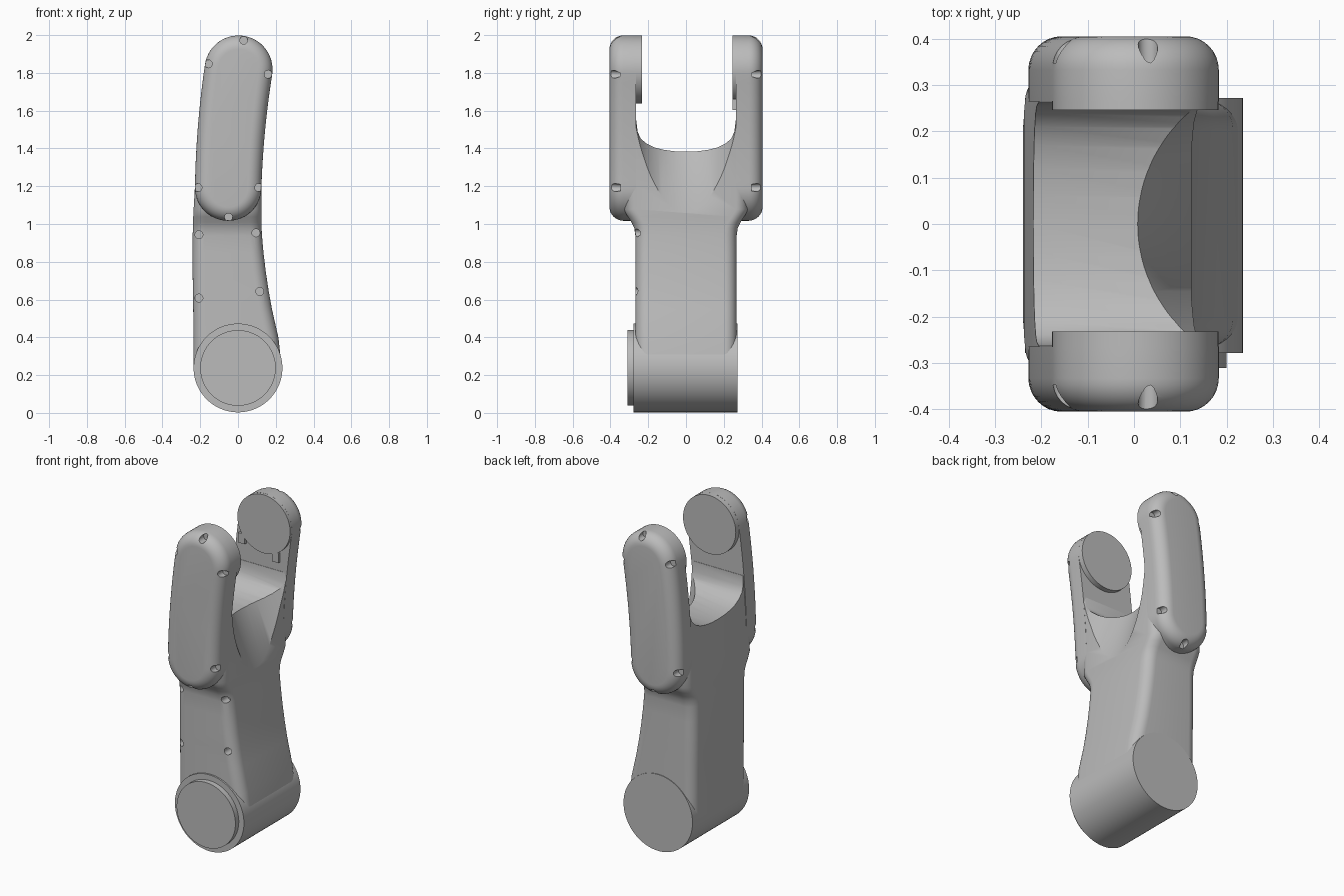
import bpy, bmesh, math
from mathutils import Matrix, Vector

if "Cube" in bpy.data.objects:
    bpy.data.objects.remove(bpy.data.objects["Cube"], do_unlink=True)

grey = bpy.data.materials.new("cast_grey")
grey.use_nodes = True
GREY = (0.5, 0.5, 0.5, 1)
grey.diffuse_color = GREY
grey.node_tree.nodes["Principled BSDF"].inputs["Base Color"].default_value = GREY


def finish(name, bm):
    bmesh.ops.recalc_face_normals(bm, faces=bm.faces)
    mesh = bpy.data.meshes.new(name)
    bm.to_mesh(mesh)
    bm.free()
    mesh.materials.append(grey)
    obj = bpy.data.objects.new(name, mesh)
    bpy.context.collection.objects.link(obj)
    return obj


def loft(name, rings):
    """Skin a stack of closed rings and cap both ends."""
    bm = bmesh.new()
    loops = [[bm.verts.new(p) for p in ring] for ring in rings]
    n = len(loops[0])
    for a, b in zip(loops, loops[1:]):
        for i in range(n):
            j = (i + 1) % n
            bm.faces.new((a[i], a[j], b[j], b[i]))
    bm.faces.new(loops[0])
    bm.faces.new(loops[-1])
    return finish(name, bm)


def cylinder(name, x, z, r, y0, y1, segments=96):
    """Cylinder lying along y."""
    ring = [(x + r * math.cos(a), z + r * math.sin(a))
            for a in (2 * math.pi * i / segments for i in range(segments))]
    return loft(name, [[(u, y, v) for u, v in ring] for y in (y0, y1)])


def activate(obj):
    bpy.ops.object.select_all(action="DESELECT")
    obj.select_set(True)
    bpy.context.view_layer.objects.active = obj


def cut(target, cutter):
    cutter.hide_render = True
    mod = target.modifiers.new("cut", "BOOLEAN")
    mod.operation = "DIFFERENCE"
    mod.solver = "EXACT"
    mod.object = cutter
    activate(target)
    bpy.ops.object.modifier_apply(modifier=mod.name)
    bpy.data.objects.remove(cutter, do_unlink=True)


def smooth(obj):
    activate(obj)
    bpy.ops.object.shade_smooth_by_angle(angle=math.radians(32))


# Arm body: rounded sections stacked upward (z, left x, right x, half depth)
SECTIONS = [
    (0.24, -0.235, 0.232, 0.268), (0.40, -0.236, 0.214, 0.268),
    (0.55, -0.237, 0.180, 0.268), (0.65, -0.239, 0.162, 0.268),
    (0.75, -0.240, 0.147, 0.268), (0.85, -0.240, 0.135, 0.268),
    (0.94, -0.240, 0.127, 0.268), (0.98, -0.239, 0.125, 0.274),
    (1.01, -0.238, 0.124, 0.288), (1.04, -0.237, 0.124, 0.308),
    (1.08, -0.235, 0.124, 0.330), (1.20, -0.228, 0.124, 0.330),
    (1.35, -0.220, 0.130, 0.330), (1.55, -0.205, 0.147, 0.330),
]


def rounded_section(z, x0, x1, h, r=0.065, steps=8):
    ring = []
    corners = [(x1 - r, h - r), (x0 + r, h - r), (x0 + r, r - h), (x1 - r, r - h)]
    for k, (cx, cy) in enumerate(corners):
        for i in range(steps + 1):
            a = math.pi / 2 * (k + i / steps)
            ring.append((cx + r * math.cos(a), cy + r * math.sin(a), z))
    return ring


body = loft("arm_body", [rounded_section(*s) for s in SECTIONS])

# Fork opening: U-shaped channel through the top
half = [(0.0, 1.385), (0.06, 1.387), (0.12, 1.395), (0.17, 1.408), (0.21, 1.428),
        (0.24, 1.455), (0.256, 1.49), (0.262, 1.54), (0.262, 2.3)]
channel = [(-y, z) for y, z in reversed(half[1:])] + half
cut(body, loft("channel_cutter", [[(x, y, z) for y, z in channel] for x in (-0.5, 0.5)]))

# Tilted round scoop below the fork opening
axis = Vector((-0.12, 0, 0.335)).normalized()
normal = Vector((axis.z, 0, -axis.x))
SCOOP_R = 0.29
mid = Vector((0.128, 0, 1.05)) + normal * SCOOP_R
scoop = []
for t in (-0.6, 1.2):
    scoop.append([mid + axis * t + SCOOP_R * (normal * math.cos(a) + Vector((0, math.sin(a), 0)))
                  for a in (2 * math.pi * i / 96 for i in range(96))])
cut(body, loft("scoop_cutter", scoop))

# Screw pockets along the front of the body
for x, z in [(-0.207, 0.945), (0.095, 0.955), (-0.207, 0.61), (0.115, 0.645)]:
    cut(body, cylinder("pocket_cutter", x, z, 0.021, -0.5, -0.207, 20))
smooth(body)


# Fork prongs: bowed capsules with rounded outer rims
def capsule(r_inset, y, steps=14, arc=28):
    right, left = [], []
    for i in range(steps + 1):
        t = i / steps
        c = Vector((-0.052 + 0.055 * t - 0.04 * t * (1 - t), 1.195 + 0.625 * t))
        d = Vector((0.015 + 0.08 * t, 0.625)).normalized()
        n = Vector((d.y, -d.x)) * (0.176 + 0.004 * t - r_inset)
        right.append(c + n)
        left.append(c - n)
        if i == 0:
            low, low_n = c, n
    top, top_n = c, n

    def sweep(centre, start):
        out = []
        for k in range(1, arc):
            out.append(centre + Matrix.Rotation(math.pi * k / arc, 2) @ start)
        return out

    ring = right + sweep(top, top_n) + left[::-1] + sweep(low, -low_n)
    return [(p.x, y, p.y) for p in ring]


RIM = 0.072
POCKETS = [(0.03, 1.975), (-0.158, 1.85), (0.16, 1.795),
           (-0.212, 1.195), (0.11, 1.195), (-0.05, 1.037)]
for side, label in ((-1, "front"), (1, "back")):
    rings = [capsule(0, side * 0.264)]
    for i in range(9):
        a = math.pi / 2 * i / 8
        rings.append(capsule(RIM * (1 - math.cos(a)), side * (0.405 - RIM + RIM * math.sin(a))))
    prong = loft(label + "_prong", rings)
    for x, z in POCKETS:
        cut(prong, cylinder("pocket_cutter", x, z, 0.021, side * 0.347, side * 0.5, 20))
    smooth(prong)
    # Round joint pad on the inner face
    inner = 0.232 if side < 0 else 0.246
    smooth(cylinder(label + "_joint_pad", 0.003, 1.82, 0.1795, side * inner, side * 0.3))

# Small stops under the back pad
for i, (x, z) in enumerate([(-0.15, 1.69), (0.08, 1.635)]):
    bm = bmesh.new()
    bmesh.ops.create_cube(bm, size=1, matrix=Matrix.Translation((x, 0.262, z))
                          @ Matrix.Diagonal((0.045, 0.03, 0.06, 1)))
    finish("pad_stop_%d" % (i + 1), bm)

# Base joint barrel and its raised front cap
smooth(cylinder("base_barrel", 0, 0.24, 0.235, -0.278, 0.272, 128))
smooth(cylinder("base_cap", 0, 0.24, 0.2, -0.311, -0.2, 128))

# Rest the lowest point on the floor
for obj in bpy.context.collection.objects:
    if obj.type == "MESH" and obj.data.materials and obj.data.materials[0] == grey:
        obj.location.z -= 0.002
